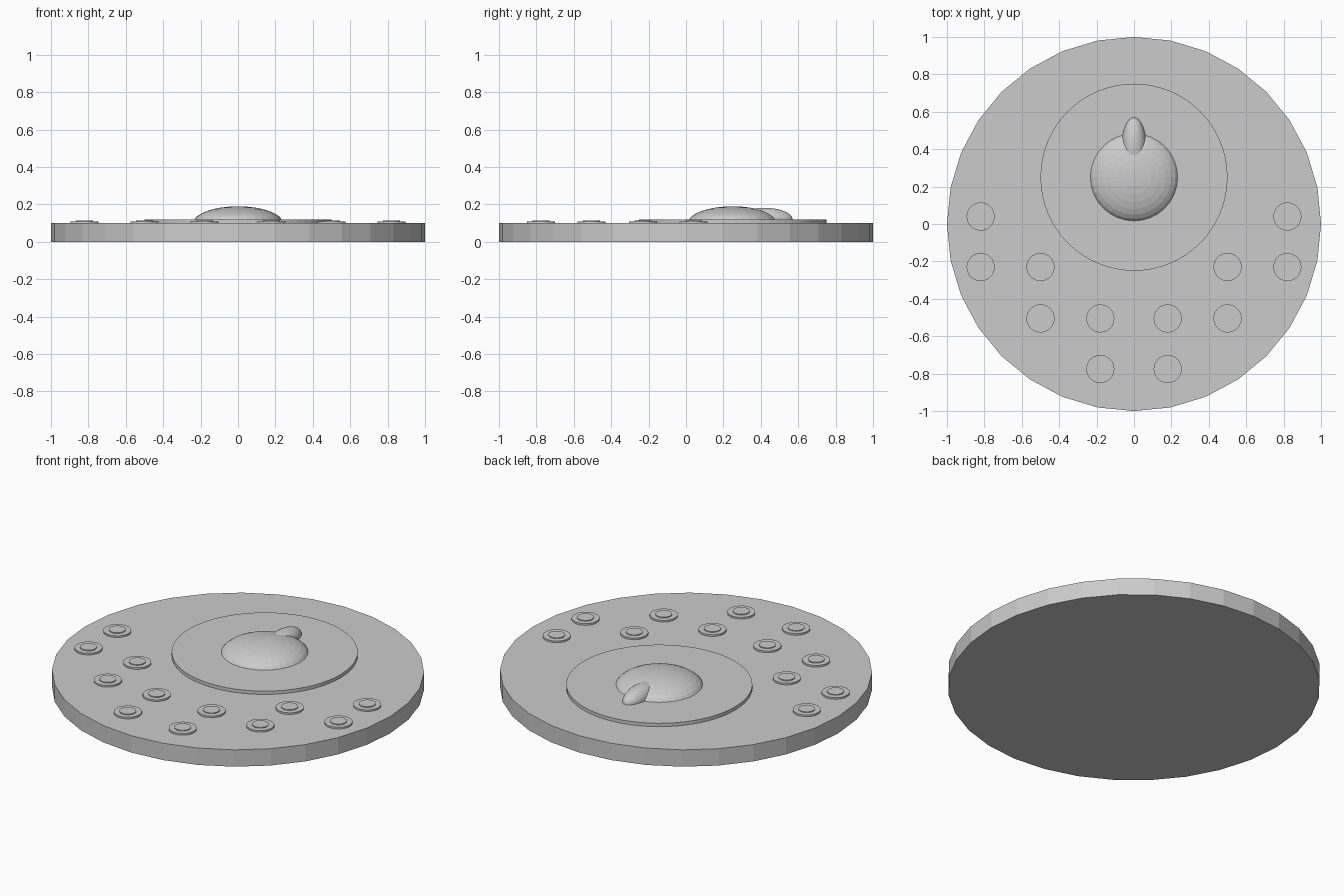
import bpy

if "Cube" in bpy.data.objects:
    bpy.data.objects.remove(bpy.data.objects["Cube"])

grey = bpy.data.materials.new("plain_grey")
grey.diffuse_color = (0.6, 0.6, 0.6, 1)
grey.use_nodes = True
grey.node_tree.nodes["Principled BSDF"].inputs["Base Color"].default_value = grey.diffuse_color


def finish(name):
    ob = bpy.context.object
    ob.name = name
    ob.data.materials.append(grey)
    return ob


def disc(name, x, y, z0, z1, radius, sides=32):
    bpy.ops.mesh.primitive_cylinder_add(vertices=sides, radius=radius, depth=z1 - z0,
                                        location=(x, y, (z0 + z1) / 2))
    return finish(name)


def ellipsoid(name, centre, size):
    bpy.ops.mesh.primitive_uv_sphere_add(segments=32, ring_count=16, radius=1, location=centre)
    bpy.context.object.scale = size
    return finish(name)


# round base plate with low-poly rim
disc("base_plate", 0, 0, 0, 0.10, 1.0)

# raised dial plate
disc("dial_plate", 0, 0.25, 0.09, 0.12, 0.5, 64)

# domed knob and its pointer
ellipsoid("dial_knob", (0, 0.25, 0.10), (0.24, 0.24, 0.09))
ellipsoid("dial_pointer", (0, 0.42, 0.12), (0.065, 0.15, 0.062))

# stepped buttons in mirrored pairs along the front
for x, rows in ((0.82, (0.04, -0.23)), (0.50, (-0.23, -0.505)), (0.18, (-0.505, -0.775))):
    for y in rows:
        for side in (-1, 1):
            disc("button_base", side * x, y, 0.095, 0.11, 0.075)
            disc("button_cap", side * x, y, 0.105, 0.115, 0.045)
